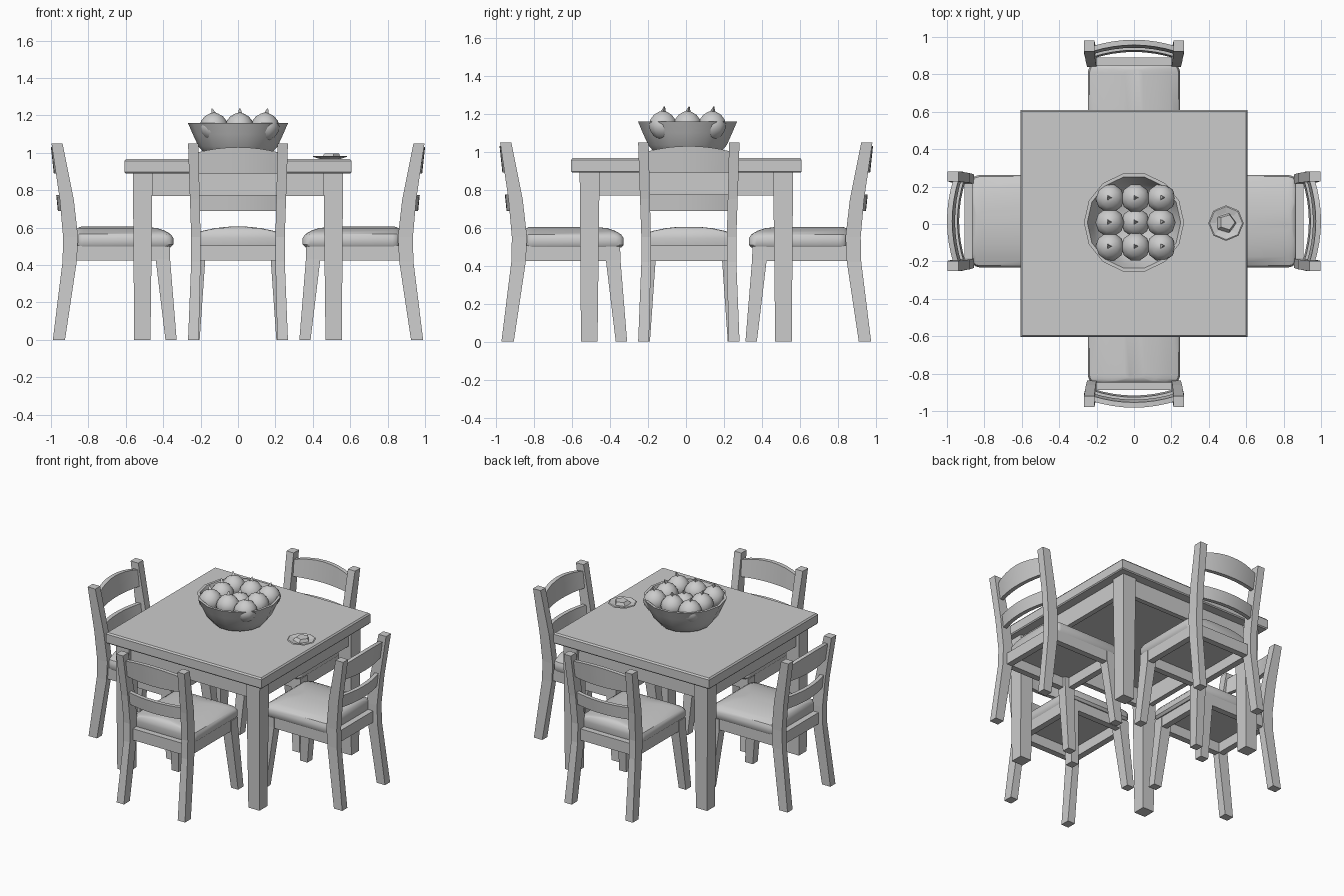
import bpy, bmesh, math
from mathutils import Matrix

cube = bpy.data.objects.get("Cube")
if cube:
    bpy.data.objects.remove(cube)

GREY = (0.6, 0.6, 0.6, 1)
mat = bpy.data.materials.new("plain grey")
mat.use_nodes = True
mat.diffuse_color = GREY
mat.node_tree.nodes["Principled BSDF"].inputs["Base Color"].default_value = GREY


def loft(name, rings, place=Matrix(), smooth=False):
    """Skin a stack of equal-length point rings and cap both ends."""
    bm = bmesh.new()
    loops = [[bm.verts.new(p) for p in ring] for ring in rings]
    n = len(loops[0])
    for a, b in zip(loops, loops[1:]):
        for i in range(n):
            bm.faces.new((a[i], a[(i + 1) % n], b[(i + 1) % n], b[i]))
    bm.faces.new(loops[0][::-1])
    bm.faces.new(loops[-1])
    bmesh.ops.recalc_face_normals(bm, faces=bm.faces)
    mesh = bpy.data.meshes.new(name)
    bm.to_mesh(mesh)
    bm.free()
    mesh.materials.append(mat)
    ob = bpy.data.objects.new(name, mesh)
    bpy.context.collection.objects.link(ob)
    ob.matrix_world = place
    if smooth:
        bpy.ops.object.select_all(action='DESELECT')
        ob.select_set(True)
        bpy.context.view_layer.objects.active = ob
        bpy.ops.object.shade_smooth_by_angle(angle=math.radians(40))
    return ob


def rect(z, x0, x1, y0, y1):
    return [(x0, y0, z), (x1, y0, z), (x1, y1, z), (x0, y1, z)]


def box(name, x0, x1, y0, y1, z0, z1, place=Matrix()):
    return loft(name, [rect(z0, x0, x1, y0, y1), rect(z1, x0, x1, y0, y1)], place)


def circle(r, z, n, cx=0, cy=0):
    return [(cx + r * math.cos(math.tau * i / n),
             cy + r * math.sin(math.tau * i / n), z) for i in range(n)]


def round_rect(z, x0, x1, h, r):
    pts = []
    for k, (cx, cy) in enumerate([(x1 - r, h - r), (x0 + r, h - r),
                                  (x0 + r, r - h), (x1 - r, r - h)]):
        for j in range(4):
            a = math.radians(90 * k + 30 * j)
            pts.append((cx + r * math.cos(a), cy + r * math.sin(a), z))
    return pts


def rail(name, z0, z1, arch, x_end, bow, lean, place):
    """Bowed backrest slat, with an optional arched top edge."""
    rings = []
    for i in range(9):
        t = i / 4 - 1
        x = x_end + bow * (1 - t * t)
        top = z1 + arch * (1 - t * t)
        y = 0.225 * t
        rings.append([(x - 0.028, y, z0), (x, y, z0),
                      (x + lean, y, top), (x + lean - 0.028, y, top)])
    loft(name, rings, place, smooth=True)


def chair(side, place):
    # Bent back posts and tapered front legs, mirrored across the seat
    for hand, s in (("left", 1), ("right", -1)):
        post = [(0, .925, .99, .21, .267), (.42, .862, .938, .2, .25),
                (.55, .855, .935, .2, .25), (.75, .878, .953, .205, .257),
                (1.05, .938, .997, .212, .267)]
        loft(f"{side}_chair_back_post_{hand}",
             [rect(z, a, b, s * c, s * d) for z, a, b, c, d in post], place)
        leg = [(0, .328, .388, .205, .26), (.43, .363, .44, .175, .243),
               (.5, .365, .44, .175, .243)]
        loft(f"{side}_chair_front_leg_{hand}",
             [rect(z, a, b, s * c, s * d) for z, a, b, c, d in leg], place)
        box(f"{side}_chair_side_frame_{hand}", .38, .88, s * .195, s * .238, .425, .505, place)
    # Seat frame
    box(f"{side}_chair_front_frame", .367, .41, -.235, .235, .425, .505, place)
    box(f"{side}_chair_rear_frame", .862, .905, -.22, .22, .425, .505, place)
    # Padded seat with a domed top
    pad = [(.495, .36, .862, .235, .03), (.51, .346, .866, .247, .04),
           (.545, .346, .866, .247, .04), (.565, .36, .866, .238, .04),
           (.583, .39, .865, .19, .04), (.597, .43, .86, .125, .04),
           (.605, .5, .84, .05, .03)]
    loft(f"{side}_chair_seat_pad", [round_rect(*p) for p in pad], place, smooth=True)
    # Backrest slats
    rail(f"{side}_chair_top_slat", .89, 1.0, .03, .95, .035, .015, place)
    rail(f"{side}_chair_lower_slat", .688, .775, 0, .926, .037, .009, place)


for k, (side, reach) in enumerate((("left", 0), ("back", -.015),
                                   ("right", 0), ("front", -.018))):
    shift = Matrix.Translation((0, .015 if k % 2 == 0 else 0, 0))
    chair(side, shift @ Matrix.Rotation(k * math.pi / 2, 4, 'Z')
          @ Matrix.Translation((reach, 0, 0)))

# Table: slab with a slightly eased upper edge, four legs, four aprons
table = Matrix.Translation((0, .002, 0))
T = .607
loft("table_top", [rect(z, -w, w, -w, w) for z, w in
                   ((.89, T - .006), (.897, T), (.957, T), (.967, T - .008))], table)
for k in range(4):
    turn = table @ Matrix.Rotation(k * math.pi / 2, 4, 'Z')
    loft(f"table_leg_{k + 1}", [rect(0, .468, .555, .468, .555),
                                rect(.895, .457, .562, .457, .562)], turn)
    box(f"table_apron_{k + 1}", .505, .54, -.47, .47, .77, .895, turn)

# Fruit bowl: outer wall, rim, then back down the inside
C = Matrix.Translation((0, .008, 0))
bowl = [(.13, .967), (.165, .98), (.212, 1.035), (.242, 1.1), (.268, 1.16),
        (.25, 1.16), (.225, 1.1), (.19, 1.035), (.13, .99)]
loft("fruit_bowl", [circle(r, z, 14) for r, z in bowl], C, smooth=True)

# Fruit in three rows, the middle one sunk, each with a stubby stem
profile = [(-.075, .02), (-.058, .05), (-.03, .07), (0, .077), (.03, .069),
           (.055, .049), (.07, .022), (.075, .006)]
for i in range(3):
    for j in range(3):
        x, y = .137 * (i - 1) + .008, .13 * (j - 1)
        z = 1.105 if i == j == 1 else 1.14
        loft(f"fruit_{3 * i + j + 1}",
             [circle(r, z + h, 10, x, y) for h, r in profile], C, smooth=True)
        lean = .012 * (i - 1)
        loft(f"fruit_stem_{3 * i + j + 1}",
             [circle(.02, z + .062, 3, x, y),
              circle(.004, z + .097, 3, x + lean, y + .008)], C)

# Small dish with a five-sided lump on it
D = Matrix.Translation((.492, .005, 0))
loft("small_dish", [circle(r, z, 8) for r, z in
                    ((.05, .966), (.095, .98), (.088, .984), (.055, .976))], D)
loft("dish_morsel", [circle(.055, .976, 5), circle(.042, .997, 5, .006, .004)], D)
